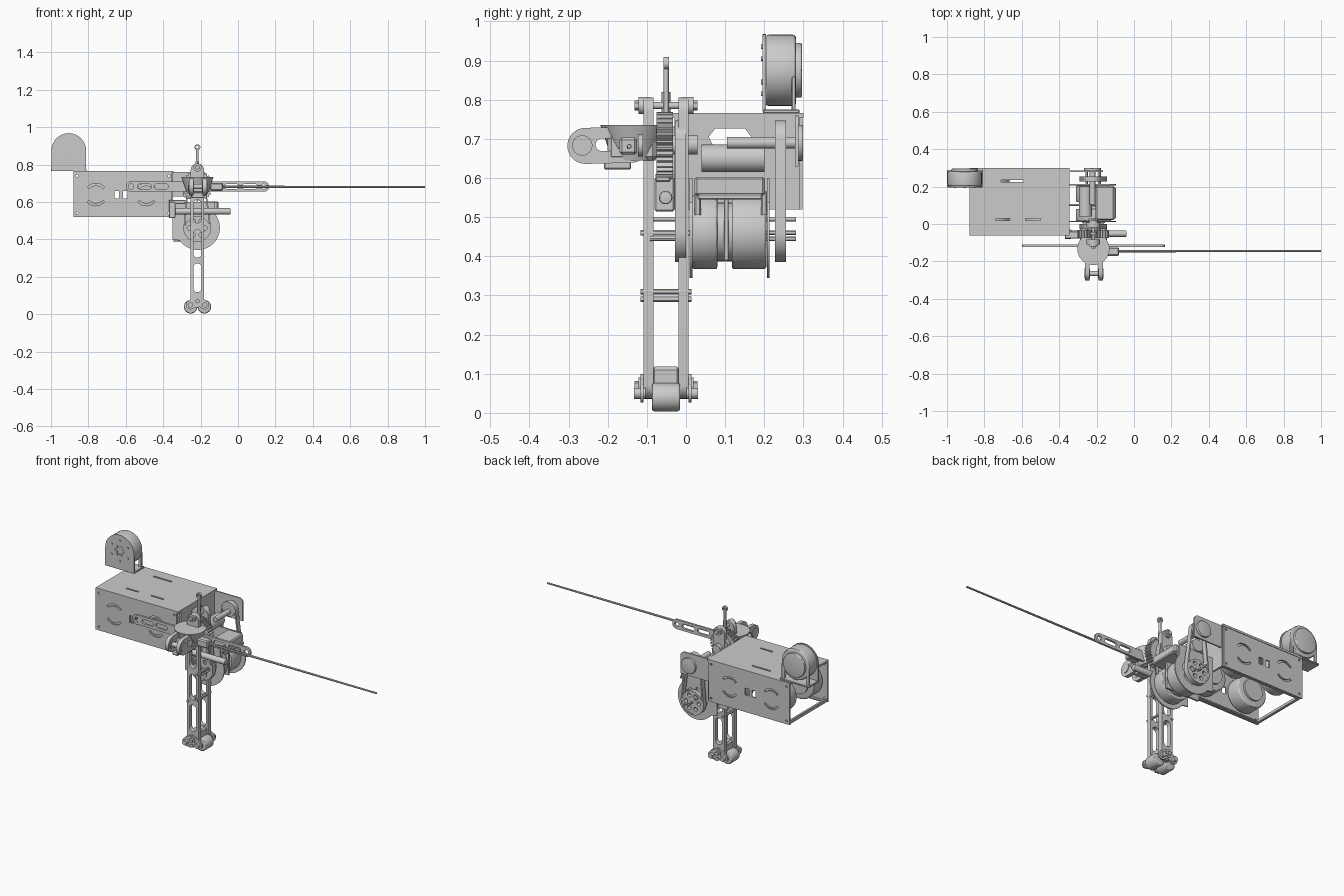
import bpy, bmesh, math
from mathutils import Matrix

if "Cube" in bpy.data.objects:
    bpy.data.objects.remove(bpy.data.objects["Cube"])

# local (x, y, z) -> world, for parts whose local z runs along the named axis
AX = {'X': Matrix(((0, 0, 1, 0), (1, 0, 0, 0), (0, 1, 0, 0), (0, 0, 0, 1))),
      'Y': Matrix(((1, 0, 0, 0), (0, 0, -1, 0), (0, 1, 0, 0), (0, 0, 0, 1))),
      'Z': Matrix.Identity(4)}


def add(name, bm):
    me = bpy.data.meshes.new(name)
    bm.to_mesh(me)
    bm.free()
    ob = bpy.data.objects.new(name, me)
    bpy.context.collection.objects.link(ob)
    return ob


def box(name, x0, x1, y0, y1, z0, z1, bev=0.003):
    bm = bmesh.new()
    bmesh.ops.create_cube(bm, size=1)
    bmesh.ops.scale(bm, vec=(x1 - x0, y1 - y0, z1 - z0), verts=bm.verts)
    bmesh.ops.translate(bm, vec=((x0 + x1) / 2, (y0 + y1) / 2, (z0 + z1) / 2), verts=bm.verts)
    if bev:
        bmesh.ops.bevel(bm, geom=bm.edges[:], offset=bev, segments=1, affect='EDGES')
    return add(name, bm)


def cyl(name, axis, c, r, depth, r2=None, seg=40, bev=0.0):
    bm = bmesh.new()
    bmesh.ops.create_cone(bm, cap_ends=True, segments=seg, radius1=r,
                          radius2=r if r2 is None else r2, depth=depth)
    if bev:
        rim = [e for e in bm.edges if abs(e.verts[0].co.z - e.verts[1].co.z) < 1e-6]
        bmesh.ops.bevel(bm, geom=rim, offset=bev, segments=3, profile=0.5, affect='EDGES')
    bmesh.ops.transform(bm, matrix=Matrix.Translation(c) @ AX[axis], verts=bm.verts)
    return add(name, bm)


def arc(c, r, a0, a1, n=16):
    return [(c[0] + r * math.cos(math.radians(a0 + (a1 - a0) * i / n)),
             c[1] + r * math.sin(math.radians(a0 + (a1 - a0) * i / n))) for i in range(n + 1)]


def circ(c, r, n=24):
    return arc(c, r, 0, 360 - 360 / n, n - 1)


def rect(x0, x1, y0, y1):
    return [(x0, y0), (x1, y0), (x1, y1), (x0, y1)]


def pill(p, q, r, r2=None):
    a = math.degrees(math.atan2(q[1] - p[1], q[0] - p[0]))
    return arc(p, r, a + 90, a + 270) + arc(q, r2 or r, a - 90, a + 90)


def arc_slot(c, r, w, a0, a1):
    return arc(c, r, a0, a1) + arc(c, r - w, a1, a0)


def plate(name, axis, pos, thick, loops):
    """Flat sheet from an outline plus hole outlines, facing the given axis."""
    cu = bpy.data.curves.new(name, 'CURVE')
    cu.dimensions, cu.fill_mode, cu.extrude = '2D', 'BOTH', thick / 2
    for pts in loops:
        s = cu.splines.new('POLY')
        s.points.add(len(pts) - 1)
        for p, co in zip(s.points, pts):
            p.co = (co[0], co[1], 0, 1)
        s.use_cyclic_u = True
    tmp = bpy.data.objects.new(name + "_tmp", cu)
    bpy.context.collection.objects.link(tmp)
    me = bpy.data.meshes.new_from_object(tmp.evaluated_get(bpy.context.evaluated_depsgraph_get()))
    bpy.data.objects.remove(tmp)
    bm = bmesh.new()
    bm.from_mesh(me)
    bmesh.ops.remove_doubles(bm, verts=bm.verts, dist=1e-5)
    bmesh.ops.recalc_face_normals(bm, faces=bm.faces)
    off = {'X': (pos, 0, 0), 'Y': (0, pos, 0), 'Z': (0, 0, pos)}[axis]
    bmesh.ops.transform(bm, matrix=Matrix.Translation(off) @ AX[axis], verts=bm.verts)
    return add(name, bm)


def star(c, r0, r1, n):
    return [(c[0] + (r0, r1)[i % 2] * math.cos(math.pi * i / n),
             c[1] + (r0, r1)[i % 2] * math.sin(math.pi * i / n)) for i in range(2 * n)]


# Housing: sheet metal box, open underneath and at the left end
motor_xs = (-0.76, -0.49)
for side, y in (("front", -0.057), ("back", 0.293)):
    holes = []
    for mx in motor_xs:
        holes += [arc_slot((mx, 0.64), 0.06, 0.012, a, a + 100) for a in (40, 220)]
    holes += [rect(-0.66, -0.635, 0.62, 0.66), rect(-0.615, -0.59, 0.62, 0.66)]
    holes += [circ((x, z), 0.006, 12) for x in (-0.86, -0.37) for z in (0.54, 0.74)]
    plate("housing_%s_panel" % side, 'Y', y, 0.008, [rect(-0.88, -0.355, 0.52, 0.755)] + holes)
plate("housing_top_panel", 'Z', 0.76, 0.012,
      [rect(-0.88, -0.345, -0.062, 0.3), rect(-0.71, -0.59, 0.225, 0.235),
       rect(-0.74, -0.66, 0.02, 0.03), rect(-0.58, -0.5, 0.02, 0.03)])
plate("housing_end_panel", 'X', -0.352, 0.01,
      [rect(-0.03, 0.29, 0.52, 0.765),
       [(0.112, 0.625), (0.145, 0.66), (0.167, 0.705), (0.15, 0.727), (0.075, 0.727), (0.058, 0.705), (0.08, 0.66)]])
box("housing_left_rail", -0.878, -0.862, -0.055, 0.29, 0.52, 0.54)
for y in (-0.045, 0.282):
    box("housing_bottom_rail", -0.878, -0.36, y - 0.009, y + 0.009, 0.52, 0.53)
for mx in motor_xs:
    for y in (-0.005, 0.235):
        cyl("housing_motor", 'Y', (mx, y, 0.637), 0.095, 0.09, bev=0.01)
        cyl("housing_motor_hub", 'Y', (mx, y + (0.05 if y < 0 else -0.05), 0.637), 0.06, 0.012)

# Raised motor on the rear left corner, in an arched bracket
rc = (-0.905, 0.875)
cyl("raised_motor", 'Y', (rc[0], 0.242, rc[1]), 0.091, 0.078, bev=0.008)
cyl("raised_motor_cap", 'Y', (rc[0], 0.287, rc[1]), 0.07, 0.018, bev=0.004)
plate("raised_motor_bracket", 'Y', 0.2, 0.008,
      [[(-0.998, 0.77), (-0.812, 0.77)] + arc(rc, 0.093, 0, 180), star(rc, 0.034, 0.02, 6)])
box("raised_bracket_base", -1.0, -0.81, 0.197, 0.29, 0.765, 0.775, 0.002)
for x in (-0.985, -0.825):
    box("raised_bracket_post", x - 0.01, x + 0.01, 0.27, 0.28, 0.77, 0.86, 0.002)
for a in range(0, 360, 60):
    t = math.radians(a + 30)
    cyl("raised_motor_screw", 'Y', (rc[0] + 0.06 * math.cos(t), 0.196, rc[1] + 0.06 * math.sin(t)), 0.006, 0.008, seg=12)

# Leg: two slotted side bars, tie bolts and a twin-roller foot
lx = -0.217
slots = [pill((lx, a), (lx, b), 0.022) for a, b in ((0.14, 0.25), (0.325, 0.43), (0.51, 0.59))]
for y in (-0.096, -0.006):
    plate("leg_side_bar", 'Y', y, 0.026,
          [pill((lx, 0.072), (lx, 0.77), 0.036), circ((lx, 0.07), 0.012)] + slots)
    o = -1 if y < -0.05 else 1
    for z, r in ((0.07, 0.02), (0.785, 0.022)):
        cyl("leg_bolt_collar", 'Y', (lx, y + o * 0.01, z), r, 0.03)
        cyl("leg_bolt_head", 'Y', (lx, y + o * 0.026, z), r * 0.6, 0.018, seg=6)
    for x in (-0.255, -0.178):
        cyl("foot_bolt", 'Y', (x, y + o * 0.022, 0.05), 0.014, 0.03, seg=16)
        plate("foot_link", 'Y', y + o * 0.016, 0.008, [pill((x, 0.05), (lx, 0.075), 0.024)])
for z in (0.29, 0.31, 0.46):
    cyl("leg_tie_bolt", 'Y', (lx + (0.03 if z == 0.31 else -0.03 if z == 0.29 else 0.03), -0.051, z), 0.007, 0.13, seg=12)
box("foot_yoke", -0.245, -0.189, -0.088, -0.015, 0.045, 0.118, 0.008)
for x in (-0.253, -0.18):
    cyl("foot_roller", 'Y', (x, -0.051, 0.04), 0.036, 0.072, bev=0.006)

# Shoulder gear, hub and vertical eye link
gc = (lx, 0.685)
teeth = []
for i in range(30):
    for d, r in ((0, 0.074), (4, 0.084), (7, 0.084), (10, 0.074)):
        t = math.radians(i * 12 + d)
        teeth.append((gc[0] + r * math.cos(t), gc[1] + r * math.sin(t)))
plate("shoulder_gear", 'Y', -0.054, 0.042, [teeth])
cyl("shoulder_axle", 'Y', (lx, -0.05, 0.685), 0.025, 0.16)
cyl("shoulder_cup", 'Z', (lx, -0.133, 0.69), 0.055, 0.09, r2=0.086)
box("shoulder_block", -0.268, -0.166, -0.2, -0.075, 0.645, 0.72, 0.01)
cyl("eye_link_rod", 'Z', (lx, -0.051, 0.825), 0.007, 0.13, seg=16)
cyl("eye_link_base", 'Z', (lx, -0.051, 0.79), 0.011, 0.06, seg=6)
plate("eye_link_end", 'Y', -0.051, 0.014, [circ((lx, 0.893), 0.016), circ((lx, 0.893), 0.007, 16)])
cyl("top_cross_pin", 'Y', (lx, -0.051, 0.785), 0.009, 0.1, seg=16)

# Forward clevis
for x in (-0.25, -0.178):
    plate("clevis_cheek", 'X', x, 0.022,
          [pill((-0.257, 0.682), (-0.14, 0.685), 0.046), pill((-0.215, 0.685), (-0.19, 0.685), 0.016)])
    for y in (-0.265, -0.15):
        cyl("clevis_washer", 'X', (x, y, 0.683), 0.026, 0.03, seg=6 if y > -0.2 else 24)
cyl("clevis_pin", 'X', (-0.214, -0.265, 0.683), 0.014, 0.1, seg=20)
box("clevis_lower_guard", -0.25, -0.18, -0.21, -0.14, 0.622, 0.65)

# Slotted side arm and the long tapering rod
plate("side_arm", 'Y', -0.116, 0.012,
      [pill((-0.572, 0.683), (0.138, 0.683), 0.028), circ((-0.572, 0.683), 0.014), circ((0.138, 0.683), 0.013)]
      + [pill((a, 0.683), (b, 0.683), 0.013) for a, b in ((-0.525, -0.475), (-0.435, -0.385), (-0.06, -0.01), (0.035, 0.09))])
cyl("long_rod", 'X', (0.44, -0.145, 0.681), 0.0065, 1.12, r2=0.005, seg=12)
box("long_rod_socket", -0.15, -0.08, -0.17, -0.125, 0.66, 0.703, 0.006)

# Lower drive: two drums between cheek plates
dc = (-0.215, 0.462)
for y in (0.013, 0.21):
    plate("drive_cheek", 'Y', y, 0.007,
          [arc(dc, 0.118, -145, 40, 28) + [(-0.125, 0.6), (-0.35, 0.6), (-0.35, 0.4)]]
          + [arc_slot(dc, 0.07, 0.018, a, a + 60) for a in (0, 90, 180, 270)])
for y, d, inner in ((0.048, 0.064, 0.089), (0.161, 0.088, 0.112)):
    cyl("drive_drum", 'Y', (dc[0], y, dc[1]), 0.095, d, seg=48, bev=0.006)
    cyl("drive_drum_hub", 'Y', (dc[0], inner, dc[1]), 0.075, 0.022)
box("drive_centre_web", -0.345, -0.13, 0.097, 0.108, 0.39, 0.56, 0.001)
box("drive_top_box", -0.205, -0.105, 0.022, 0.202, 0.555, 0.603, 0.006)
box("drive_top_lip", -0.2, -0.096, 0.03, 0.195, 0.545, 0.56)
for y in (0.03, 0.2):
    cyl("drive_top_bolt", 'Z', (-0.13, y, 0.535), 0.008, 0.06, seg=12)
cyl("upper_roller", 'Y', (-0.26, 0.12, 0.65), 0.035, 0.16)

# Belt runs at each end of the drive: looped belt, pulleys and spokes
for side, y in (("front", -0.014), ("rear", 0.241)):
    top, bottom = (-0.222, 0.7), (-0.218, 0.46)
    plate(side + "_belt", 'Y', y, 0.028, [pill(top, bottom, 0.047, 0.074), pill(top, bottom, 0.039, 0.066)])
    plate(side + "_large_pulley", 'Y', y, 0.024,
          [circ(bottom, 0.066, 40)] + [circ((bottom[0] + 0.042 * math.cos(math.radians(a)), bottom[1] + 0.042 * math.sin(math.radians(a))), 0.012, 16)
                                       for a in range(0, 360, 60)])
    cyl(side + "_small_pulley", 'Y', (top[0], y, top[1]), 0.039, 0.024)
    for dx, z in ((0.035, 0.445), (0, 0.46), (-0.035, 0.495)):
        cyl(side + "_pulley_stud", 'Y', (bottom[0] + dx, y + (0.002 if y > 0 else -0.04), z), 0.006, 0.075, seg=12)

# Rear bearing plate
plate("rear_bearing_plate", 'Y', 0.283, 0.008,
      [[(-0.36, 0.63), (-0.165, 0.63)] + arc((-0.19, 0.735), 0.025, 0, 90, 6) + [(-0.36, 0.76)], circ((-0.222, 0.69), 0.02)])
cyl("rear_bearing", 'Y', (-0.222, 0.29, 0.69), 0.046, 0.018, bev=0.003)
cyl("rear_axle", 'Y', (-0.222, 0.2, 0.69), 0.015, 0.19, seg=20)

# Horizontal damper beside the leg
cyl("damper_tube", 'X', (-0.205, -0.052, 0.55), 0.017, 0.33, seg=24, bev=0.004)
box("damper_block", -0.37, -0.335, -0.08, -0.03, 0.515, 0.6)
box("damper_bridge", -0.37, -0.28, -0.078, -0.04, 0.59, 0.612)

# Smooth round surfaces while keeping edges crisp
for ob in bpy.data.objects:
    ob.select_set(True)
    bpy.context.view_layer.objects.active = ob
bpy.ops.object.shade_smooth_by_angle(angle=math.radians(30))
